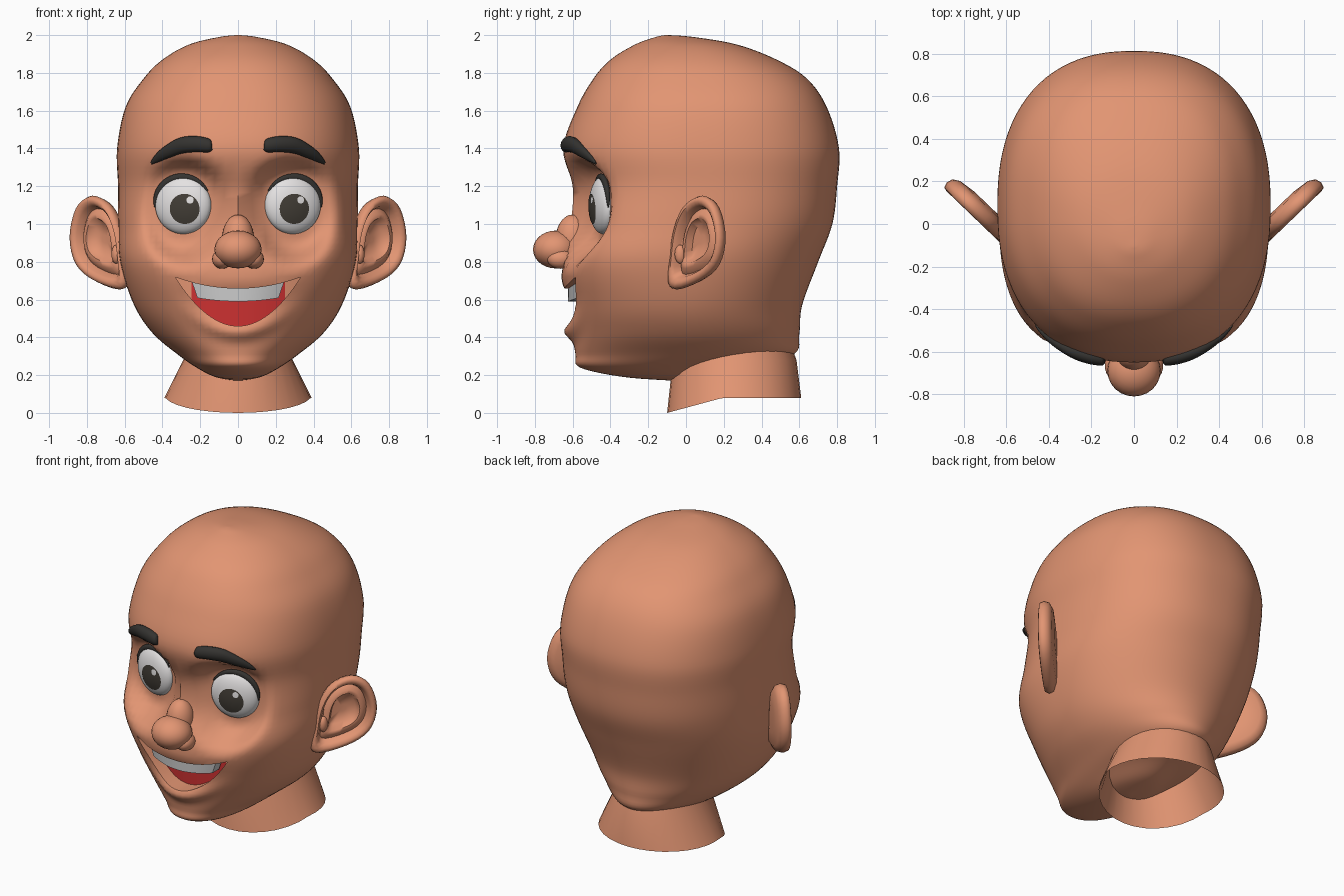
import bpy, bmesh, math
from mathutils import Vector, Matrix

if "Cube" in bpy.data.objects:
    bpy.data.objects.remove(bpy.data.objects["Cube"])


def material(name, rgb):
    m = bpy.data.materials.new(name)
    m.diffuse_color = (*rgb, 1)
    m.use_nodes = True
    m.node_tree.nodes["Principled BSDF"].inputs["Base Color"].default_value = m.diffuse_color
    return m


SKIN = material("skin", (0.76, 0.30, 0.17))
WHITE = material("eye_white", (0.78, 0.76, 0.76))
TEETH = material("tooth_white", (0.60, 0.60, 0.60))
RED = material("mouth_red", (0.60, 0.03, 0.03))
DARK = material("brow_black", (0.035, 0.033, 0.03))
IRIS = material("iris_brown", (0.055, 0.047, 0.037))


def finish(name, bm, mats, angle=50):
    bmesh.ops.recalc_face_normals(bm, faces=bm.faces)
    me = bpy.data.meshes.new(name)
    bm.to_mesh(me)
    bm.free()
    for m in mats:
        me.materials.append(m)
    ob = bpy.data.objects.new(name, me)
    bpy.context.collection.objects.link(ob)
    smooth(ob, angle)
    return ob


def smooth(ob, angle):
    bpy.ops.object.select_all(action='DESELECT')
    ob.select_set(True)
    bpy.context.view_layer.objects.active = ob
    bpy.ops.object.shade_smooth_by_angle(angle=math.radians(angle))


def loft(rings, caps=(True, True)):
    """Skin a list of closed rings of equal length."""
    bm = bmesh.new()
    vs = [[bm.verts.new(p) for p in r] for r in rings]
    n = len(vs[0])
    for a, b in zip(vs, vs[1:]):
        for i in range(n):
            j = (i + 1) % n
            bm.faces.new((a[i], a[j], b[j], b[i]))
    for on, r in zip(caps, (vs[0], vs[-1])):
        if on:
            bm.faces.new(r)
    return bm


def spline(rows, steps, closed=False):
    """Catmull-Rom through rows of numbers."""
    out, n = [], len(rows)
    for i in range(n if closed else n - 1):
        q = [rows[(i + k) % n] if closed else rows[min(max(i + k, 0), n - 1)] for k in (-1, 0, 1, 2)]
        for s in range(steps):
            t = s / steps
            out.append([0.5 * (2 * b + (c - a) * t + (2 * a - 5 * b + 4 * c - d) * t * t
                               + (3 * b - a - 3 * c + d) * t ** 3) for a, b, c, d in zip(*q)])
    return out if closed else out + [list(rows[-1])]


def tube(name, path, mat):
    """Round tube along (x, y, z, radius) points lying roughly in the xz plane."""
    rings = []
    for i, (x, y, z, r) in enumerate(path):
        a, b = path[max(i - 1, 0)], path[min(i + 1, len(path) - 1)]
        tx, tz = b[0] - a[0], b[2] - a[2]
        l = math.hypot(tx, tz)
        rings.append([(x - tz / l * r * math.cos(t), y + r * 0.8 * math.sin(t), z + tx / l * r * math.cos(t))
                      for t in (k * math.tau / 12 for k in range(12))])
    return finish(name, loft(rings), [mat])


def ball(name, loc, radii, mat):
    bm = bmesh.new()
    bmesh.ops.create_uvsphere(bm, u_segments=24, v_segments=14, radius=1,
                              matrix=Matrix.LocRotScale(Vector(loc), None, Vector(radii)))
    return finish(name, bm, [mat], 180)


def socket_y(ax):
    return -0.44 + 0.27 * (ax - 0.29)


def face_shape(x, y, z):
    """Lips and eye sockets pushed into the front of the head."""
    if y > -0.1:
        return (x, y, z)
    y -= 0.05 * math.exp(-(x / 0.2) ** 2 - ((z - 0.43 - 1.5 * x * x) / 0.045) ** 2)
    y -= 0.025 * math.exp(-(x / 0.25) ** 2 - ((z - 0.70) / 0.07) ** 2)
    dz = z - 1.1
    r = math.hypot(abs(x) - 0.29, dz * (0.8 if dz < 0 else 1))
    t = min(max((0.28 - r) / 0.12, 0), 1)
    t = t * t * (3 - 2 * t)
    return (x, max(y, y + (socket_y(abs(x)) - y) * t), z)


# head: rows of height, half width, front y, back y, squareness of the front
rows = [(.17, .01, -.06, -.04, 2), (.19, .12, -.33, .15, 2), (.24, .22, -.56, .32, 2.2),
        (.31, .32, -.585, .57, 2.2), (.42, .45, -.595, .60, 2.2), (.57, .55, -.61, .615, 2.4),
        (.80, .625, -.645, .70, 2.7), (1.0, .635, -.61, .775, 2.6), (1.2, .635, -.60, .80, 2.4),
        (1.4, .64, -.65, .81, 2.3), (1.62, .595, -.575, .745, 2.3), (1.77, .50, -.49, .64, 2.3),
        (1.87, .40, -.40, .48, 2.2), (1.95, .26, -.27, .27, 2), (1.99, .10, -.16, .04, 2),
        (2.0, .01, -.11, -.09, 2)]
rings = []
for z, w, yf, yb, n in spline(rows, 6):
    c, ring = (yf + yb) / 2, []
    for k in range(88):
        co, si = math.cos(k * math.tau / 88), math.sin(k * math.tau / 88)
        e = 2 / (n if si < 0 else min(2.35, 1.8 + 0.4 * z))
        ring.append(face_shape(math.copysign(abs(co) ** e, co) * w,
                               c + math.copysign(abs(si) ** e, si) * (yb - yf) / 2, z))
    rings.append(ring)
head = finish("head", loft(rings), [SKIN, RED], 60)

# mouth opening cut into the head, red at the back
rings = []
for k in range(33):
    x = -0.33 + 0.66 * k / 32
    q = (x / 0.33) ** 2
    zu, zl, yb = 0.658 + 0.06 * q, 0.46 + 0.255 * q, -0.52 + 0.7 * x * x
    rings.append([(x, -0.9, zu), (x, -0.9, zl), (x, yb, zl), (x, yb, zu)])
bm = loft(rings)
bmesh.ops.recalc_face_normals(bm, faces=bm.faces)
for f in bm.faces:
    if f.normal.y > 0.7 and abs(f.calc_center_median().x) < 0.25:
        f.material_index = 1
cutter = finish("mouth_cutter", bm, [SKIN, RED])
cutter.hide_render = True
mod = head.modifiers.new("mouth", 'BOOLEAN')
mod.operation, mod.solver, mod.object = 'DIFFERENCE', 'EXACT', cutter
bpy.context.view_layer.objects.active = head
bpy.ops.object.modifier_apply(modifier=mod.name)
bpy.data.objects.remove(cutter)
smooth(head, 50)

# upper teeth: curved strip
rings = []
for k in range(17):
    x = -0.25 + 0.5 * k / 16
    y = -0.625 + 0.8 * x * x
    zt, zb = 0.68 + 0.5 * x * x, 0.59 + 0.3 * x * x
    rings.append([(x, y, zt), (x * 0.86, y, zb), (x * 0.86, y + 0.07, zb), (x, y + 0.07, zt)])
finish("upper_teeth", loft(rings), [TEETH], 40)

# neck: open tube with a slanted lower edge
rings = []
for rx, y0, y1, z in ((.39, -.10, .61, None), (.29, -.07, .585, .28), (.25, -.04, .54, .40)):
    ring = []
    for k in range(32):
        t = k * math.tau / 32
        y = (y0 + y1) / 2 + (y1 - y0) / 2 * math.sin(t)
        ring.append((rx * math.cos(t), y, min(0.08, (y + 0.1) * 0.27) if z is None else z))
    rings.append(ring)
finish("neck", loft(rings, (False, False)), [SKIN])

# nose: bulb, bridge and wings
ball("nose_bulb", (0, -0.69, 0.865), (0.125, 0.12, 0.10), SKIN)
ball("nose_bridge", (0, -0.60, 0.92), (0.085, 0.09, 0.13), SKIN)
for s in (-1, 1):
    ball("nose_wing", (s * 0.085, -0.665, 0.815), (0.052, 0.07, 0.052), SKIN)

ear_outline = [(.60, .66), (.74, .69), (.845, .78), (.88, .93), (.845, 1.09), (.77, 1.15),
               (.68, 1.10), (.625, .98), (.60, .82)]
ear_layers = [(.4, -.06), (.8, -.05), (.96, -.03), (1, 0), (.96, .025), (.86, .03), (.77, .012),
              (.70, -.025), (.58, .0), (.48, .0), (.38, -.04), (.1, -.045)]
for s in (-1, 1):
    # eyeball with iris and glint laid on its surface
    R, D = 0.153, 0.065
    M = Matrix.Translation((s * 0.29, -0.44, 1.1)) @ Matrix.Rotation(s * math.radians(15), 4, 'Z')
    bm = bmesh.new()
    bmesh.ops.create_uvsphere(bm, u_segments=32, v_segments=20, radius=1,
                              matrix=M @ Matrix.Diagonal((R, D, R, 1)))
    finish("eyeball", bm, [WHITE], 180)

    def eye_disc(name, cx, cz, r, lift, mat):
        rings = []
        for k in (0.1, 0.4, 0.7, 1):
            ring = []
            for a in range(28):
                t = a * math.tau / 28
                x, z = cx + k * r * math.cos(t), cz + k * r * math.sin(t)
                ring.append(M @ Vector((x, -D * math.sqrt(1 - (x * x + z * z) / R ** 2) - lift, z)))
            rings.append(ring)
        bm = loft(rings, (True, False))
        ob = finish(name, bm, [mat], 180)
        if sum(p.normal.y for p in ob.data.polygons) > 0:
            ob.data.flip_normals()

    ix = 0.008 - s * 0.015
    eye_disc("iris", ix, -0.02, 0.08, 0.003, IRIS)
    eye_disc("eye_glint", ix + 0.032, 0.027, 0.019, 0.006, WHITE)

    # upper lash line
    path = []
    for k in range(19):
        a, u = math.radians(-5 + 155 * k / 18), k / 18
        x = 0.29 + 0.149 * math.cos(a)
        path.append((s * x, socket_y(x) - 0.012, 1.1 + 0.149 * math.sin(a),
                     0.004 + 0.017 * math.sin(math.pi * u ** 0.8)))
    tube("upper_lash", path, DARK)

    # eyebrow
    brow = [(.138, -.638, 1.415, .022), (.155, -.636, 1.415, .036), (.22, -.622, 1.423, .042),
            (.30, -.592, 1.415, .042), (.38, -.545, 1.378, .032), (.43, -.505, 1.345, .02),
            (.46, -.478, 1.32, .006)]
    tube("eyebrow", [(s * x, y, z, r) for x, y, z, r in spline(brow, 4)], DARK)

    # ear: outline stepped through rim, groove, ridge and hollow, turned 45 degrees
    outline = spline(ear_outline, 4, True)
    rings = []
    for k, d in ear_layers:
        ring = []
        for x, z in outline:
            px, pz = 0.735 + (x - 0.735) * k, 0.92 + (z - 0.92) * k
            py = -0.055 + (px - 0.62) * 0.96
            ring.append((s * (px + 0.7 * d), py - 0.7 * d, pz))
        rings.append(ring)
    finish("ear", loft(rings), [SKIN], 60)
    ball("ear_tragus", (s * 0.645, -0.03, 0.84), (0.025, 0.03, 0.05), SKIN)
